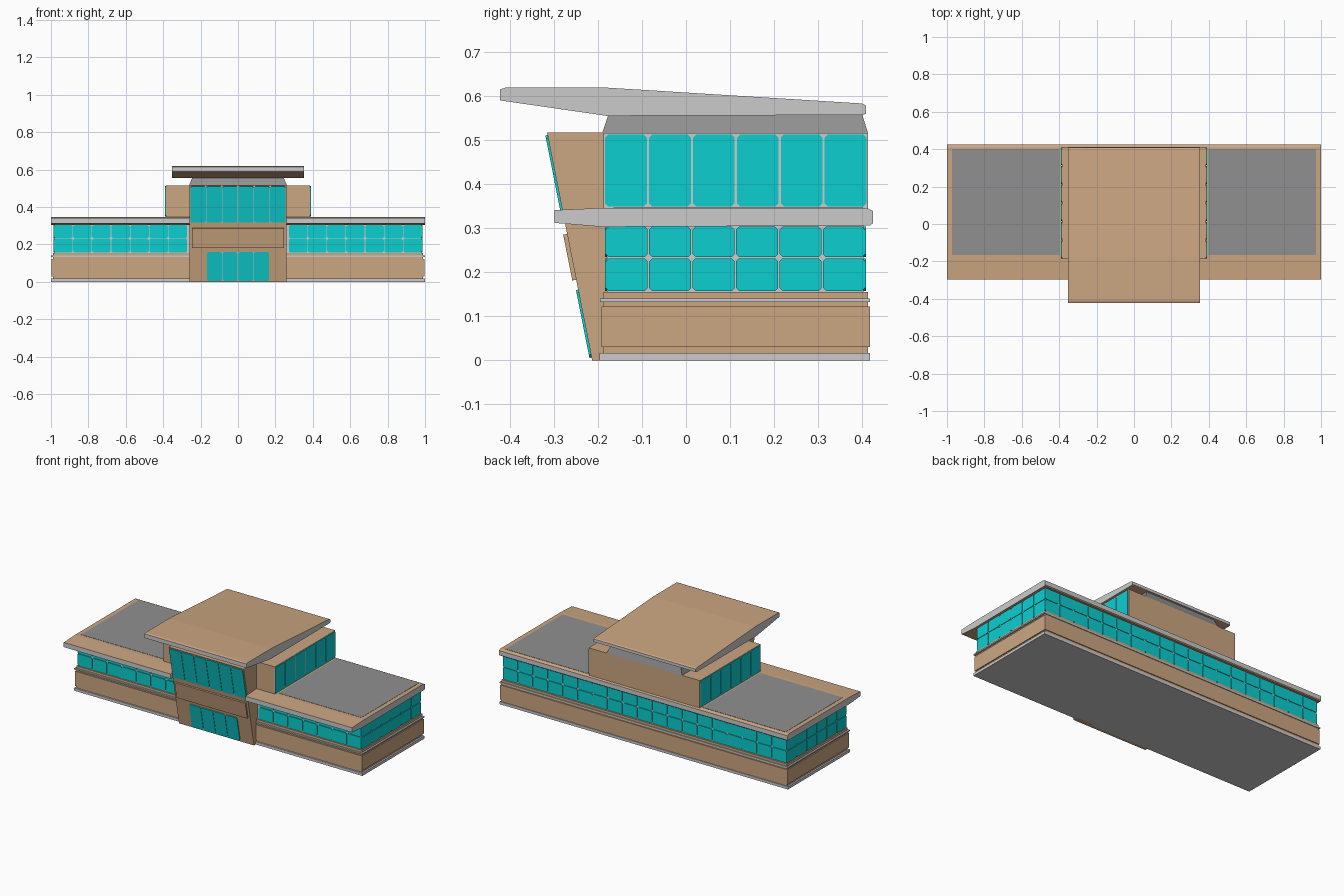
import bpy, bmesh
from mathutils import Vector

if "Cube" in bpy.data.objects:
    bpy.data.objects.remove(bpy.data.objects["Cube"])


def material(name, col):
    m = bpy.data.materials.new(name)
    m.diffuse_color = (*col, 1)
    m.use_nodes = True
    m.node_tree.nodes["Principled BSDF"].inputs["Base Color"].default_value = m.diffuse_color
    return m


TAN = material("tan_wall", (0.60, 0.38, 0.22))
TRIM = material("light_grey_trim", (0.60, 0.60, 0.60))
DARK = material("dark_grey_roofing", (0.28, 0.28, 0.28))
GLASS = material("cyan_glass", (0.004, 0.62, 0.63))


def finish(name, bm, *mats):
    bmesh.ops.recalc_face_normals(bm, faces=bm.faces[:])
    me = bpy.data.meshes.new(name)
    bm.to_mesh(me)
    bm.free()
    for m in mats:
        me.materials.append(m)
    ob = bpy.data.objects.new(name, me)
    bpy.context.collection.objects.link(ob)
    return ob


def loft(bm, a, b):
    """Closed solid between two matching polygons."""
    va = [bm.verts.new(p) for p in a]
    vb = [bm.verts.new(p) for p in b]
    bm.faces.new(va[::-1])
    bm.faces.new(vb)
    n = len(va)
    for i in range(n):
        bm.faces.new((va[i], va[(i + 1) % n], vb[(i + 1) % n], vb[i]))


def frustum(name, lo, hi, z0, z1, mat):
    """Rectangles (x0, x1, y0, y1) at two heights."""
    bm = bmesh.new()
    ring = lambda r, z: [(r[0], r[2], z), (r[1], r[2], z), (r[1], r[3], z), (r[0], r[3], z)]
    loft(bm, ring(lo, z0), ring(hi, z1))
    return finish(name, bm, mat)


def box(name, x0, x1, y0, y1, z0, z1, mat):
    return frustum(name, (x0, x1, y0, y1), (x0, x1, y0, y1), z0, z1, mat)


def prism(name, profile, x0, x1, mat, fascia=None):
    """Extrude a (y, z) profile along x; steep faces take the fascia colour."""
    bm = bmesh.new()
    loft(bm, [(x0, y, z) for y, z in profile], [(x1, y, z) for y, z in profile])
    ob = finish(name, bm, mat, *([fascia] if fascia else []))
    if fascia:
        for f in ob.data.polygons:
            f.material_index = 0 if abs(f.normal.z) > 0.1 and abs(f.normal.y) < 0.95 else 1
    return ob


def panes(name, origin, u, v, width, rows, cols, mat=GLASS, gap=0.003, cut=0.007, depth=0.005):
    """Grid of corner-cut plates; rows lists the (low, high) spans along v."""
    o, u, v = Vector(origin), Vector(u), Vector(v)
    push = u.cross(v).normalized() * depth
    bm = bmesh.new()
    step = width / cols
    for r0, r1 in rows:
        for i in range(cols):
            a, b = i * step + gap / 2, (i + 1) * step - gap / 2
            c, d = r0 + gap / 2, r1 - gap / 2
            pts = [(a + cut, c), (b - cut, c), (b, c + cut), (b, d - cut),
                   (b - cut, d), (a + cut, d), (a, d - cut), (a, c + cut)]
            if cut == 0:
                pts = [(a, c), (b, c), (b, d), (a, d)]
            ring = [o + u * s + v * t for s, t in pts]
            loft(bm, ring, [p + push for p in ring])
    return finish(name, bm, mat)


UP = (0, 0, 1)

# Ground floor: wall, raised panel and trim bands
box("base_trim", -1, 1, -0.196, 0.418, 0, 0.017, TRIM)
box("lower_wall", -0.99, 0.99, -0.187, 0.413, 0.01, 0.155, TAN)
box("wall_panel", -0.996, 0.996, -0.192, 0.418, 0.03, 0.122, TAN)
box("sill_trim", -1, 1, -0.195, 0.418, 0.132, 0.140, TRIM)

# Wing window band
box("window_frame_band", -0.981, 0.981, -0.179, 0.403, 0.15, 0.306, TRIM)
two_rows = [(0.156, 0.233), (0.233, 0.305)]
panes("wing_windows_back", (0.985, 0.403, 0), (-1, 0, 0), UP, 1.97, two_rows, 19)
for s, side in ((-1, "left"), (1, "right")):
    x = 0.271 if s > 0 else -0.985
    panes("wing_windows_front_" + side, (x, -0.179, 0), (1, 0, 0), UP, 0.714, two_rows, 7)
    y = -0.184 if s > 0 else 0.408
    panes("wing_windows_" + side, (s * 0.981, y, 0), (0, s, 0), UP, 0.592, two_rows, 6)

# Wing roofs with overhang, and grey roofing
wing_roof = [(-0.298, 0.312), (-0.19, 0.303), (0.418, 0.306), (0.424, 0.311),
             (0.424, 0.339), (0.41, 0.346), (-0.19, 0.346), (-0.298, 0.341)]
rear_roof = [(-0.18, 0.305)] + wing_roof[2:6] + [(-0.18, 0.346)]
for s, side in ((-1, "left"), (1, "right")):
    x0, x1 = sorted((s * 0.26, s))
    ob = prism("wing_roof_" + side, wing_roof, x0, x1, TAN, TRIM)
    for f in ob.data.polygons:      # overhang underside and top stay tan
        if abs(f.normal.z) > 0.8:
            f.material_index = 0
    x0, x1 = sorted((s * 0.398, s * 0.972))
    box("roofing_" + side, x0, x1, -0.165, 0.402, 0.34, 0.3475, DARK)
prism("wing_roof_rear_middle", rear_roof, -0.26, 0.26, TAN, TRIM)

# Central upper storey
box("upper_storey", -0.384, 0.384, -0.187, 0.413, 0.33, 0.516, TAN)
for s, side in ((-1, "left"), (1, "right")):
    y = -0.186 if s > 0 else 0.412
    panes("upper_frame_" + side, (s * 0.384, y, 0), (0, s, 0), UP, 0.598,
          [(0.346, 0.516)], 1, TRIM, 0, 0, 0.002)
    panes("upper_windows_" + side, (s * 0.384, y, 0), (0, s, 0), UP, 0.598,
          [(0.347, 0.515)], 6, gap=0.005)
frustum("roof_support", (-0.262, 0.262, -0.19, 0.413), (-0.244, 0.244, -0.176, 0.40),
        0.516, 0.558, DARK)

# Top roof: sloping slab with grey edges
top_roof = [(-0.422, 0.590), (-0.18, 0.555), (0.40, 0.557), (0.409, 0.560),
            (0.409, 0.578), (0.40, 0.583), (-0.18, 0.619), (-0.41, 0.619), (-0.422, 0.615)]
prism("top_roof", top_roof, -0.354, 0.354, TAN, TRIM)

# Leaning entrance block
LEAN = -0.198
front = lambda z: -0.213 + LEAN * z
prism("entrance_block", [(front(0), 0), (front(0.517), 0.517), (-0.18, 0.517), (-0.18, 0)],
      -0.26, 0.26, TAN)
slope = (0, LEAN, 1)


def entrance_plate(name, half, z0, z1, cols, mat, **kw):
    panes(name, (-half, front(0), 0), (1, 0, 0), slope, 2 * half, [(z0, z1)], cols, mat, **kw)


entrance_plate("entrance_panel", 0.245, 0.183, 0.287, 1, TAN, gap=0, cut=0, depth=0.009)
for name, half, z0, z1, cols in (("entrance_doors", 0.168, 0.005, 0.162, 4),
                                 ("entrance_upper_windows", 0.256, 0.316, 0.513, 6)):
    entrance_plate(name + "_frame", half - 0.006, z0, z1, 1, TRIM, gap=0.004, cut=0, depth=0.002)
    entrance_plate(name, half, z0, z1, cols, GLASS)
